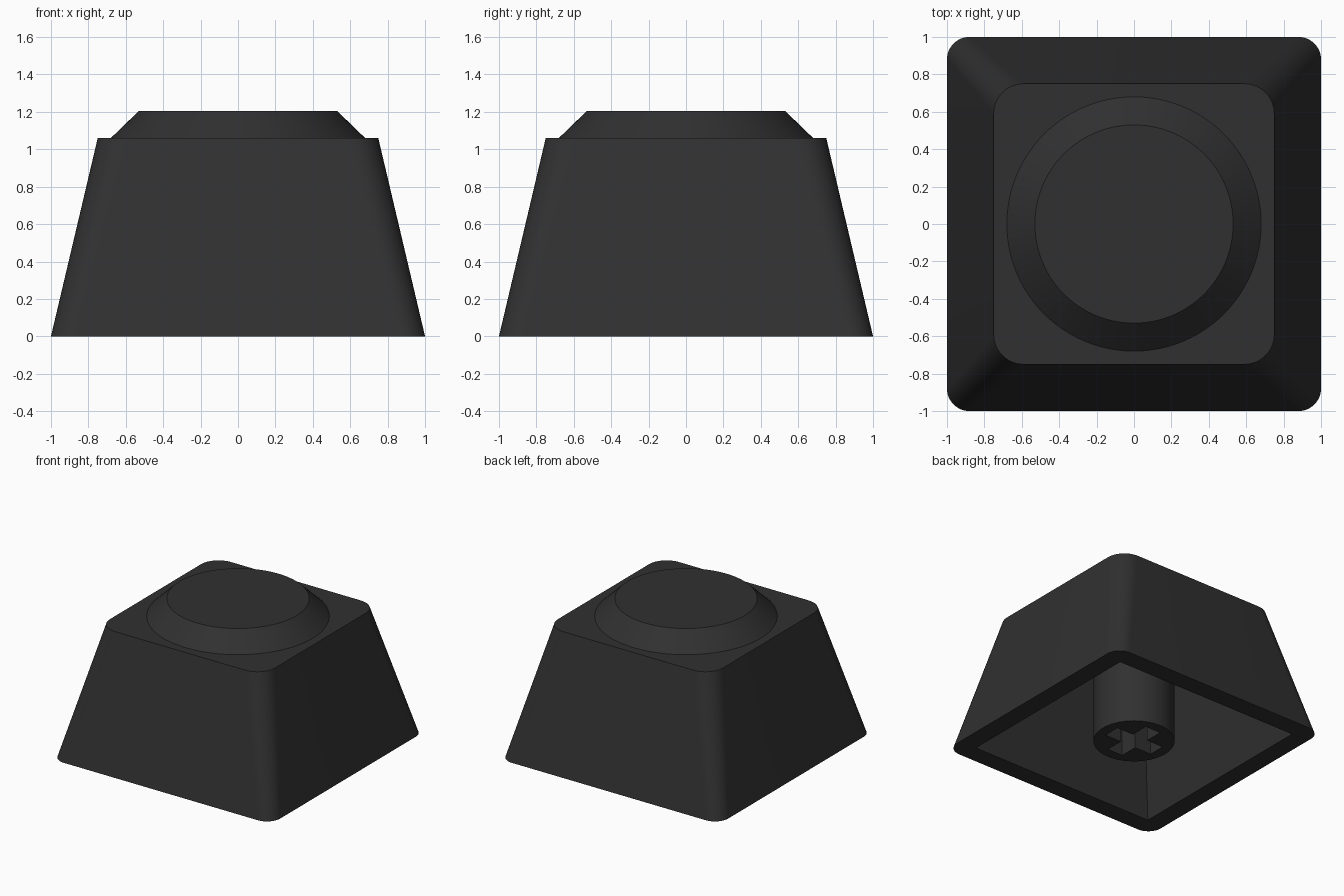
import bpy, bmesh, math

if "Cube" in bpy.data.objects:
    bpy.data.objects.remove(bpy.data.objects["Cube"])

charcoal = bpy.data.materials.new("charcoal_plastic")
charcoal.diffuse_color = (0.03, 0.03, 0.03, 1)
charcoal.use_nodes = True
charcoal.node_tree.nodes["Principled BSDF"].inputs["Base Color"].default_value = charcoal.diffuse_color


def rounded_square(half, radius, seg=12):
    pts = []
    for q in range(4):
        a0 = q * math.pi / 2
        cx = (half - radius) * (1 if q in (0, 3) else -1)
        cy = (half - radius) * (1 if q in (0, 1) else -1)
        for i in range(seg + 1):
            a = a0 + i * math.pi / 2 / seg
            pts.append((cx + radius * math.cos(a), cy + radius * math.sin(a)))
    return pts


def circle(radius, n):
    return [(radius * math.cos(2 * math.pi * i / n), radius * math.sin(2 * math.pi * i / n))
            for i in range(n)]


def square(h):
    return [(h, h), (-h, h), (-h, -h), (h, -h)]


def cross(a, t):
    pts = []
    for q in range(4):
        c, s = round(math.cos(q * math.pi / 2)), round(math.sin(q * math.pi / 2))
        pts += [(x * c - y * s, x * s + y * c) for x, y in ((a, -t), (a, t), (t, t))]
    return pts


def ring(bm, pts, z):
    return [bm.verts.new((x, y, z)) for x, y in pts]


def skin(bm, a, b):
    # quad walls between two matching rings
    n = len(a)
    for i in range(n):
        j = (i + 1) % n
        bm.faces.new((a[i], a[j], b[j], b[i]))


def flat_between(bm, outer, inner):
    # flat face with a hole
    edges = []
    for loop in (outer, inner):
        for i, v in enumerate(loop):
            w = loop[(i + 1) % len(loop)]
            edges.append(bm.edges.get((v, w)) or bm.edges.new((v, w)))
    bmesh.ops.triangle_fill(bm, edges=edges, use_beauty=True, normal=(0, 0, 1))


def finish(bm, name):
    bmesh.ops.recalc_face_normals(bm, faces=bm.faces[:])
    me = bpy.data.meshes.new(name)
    bm.to_mesh(me)
    bm.free()
    me.materials.append(charcoal)
    ob = bpy.data.objects.new(name, me)
    bpy.context.collection.objects.link(ob)
    bpy.ops.object.select_all(action='DESELECT')
    ob.select_set(True)
    bpy.context.view_layer.objects.active = ob
    bpy.ops.object.shade_smooth_by_angle(angle=math.radians(30))


# Hollow cap shell with raised round top
bm = bmesh.new()
base = ring(bm, rounded_square(1.0, 0.12), 0)
shoulder = ring(bm, rounded_square(0.75, 0.16), 1.06)
dome_low = ring(bm, circle(0.68, 96), 1.06)
dome_top = ring(bm, circle(0.53, 96), 1.205)
rim = ring(bm, square(0.845), 0)
ceiling = ring(bm, square(0.63), 0.91)
skin(bm, base, shoulder)
skin(bm, dome_low, dome_top)
skin(bm, rim, ceiling)
bm.faces.new(dome_top)
bm.faces.new(ceiling)
flat_between(bm, shoulder, dome_low)
flat_between(bm, base, rim)
finish(bm, "cap_shell")

# Mounting stem with a cross-shaped socket
bm = bmesh.new()
low = ring(bm, circle(0.306, 64), 0)
high = ring(bm, circle(0.306, 64), 0.95)
slot = ring(bm, cross(0.222, 0.07), 0)
slot_end = ring(bm, cross(0.222, 0.07), 0.45)
skin(bm, low, high)
skin(bm, slot, slot_end)
bm.faces.new(high)
bm.faces.new(slot_end)
flat_between(bm, low, slot)
finish(bm, "stem")
